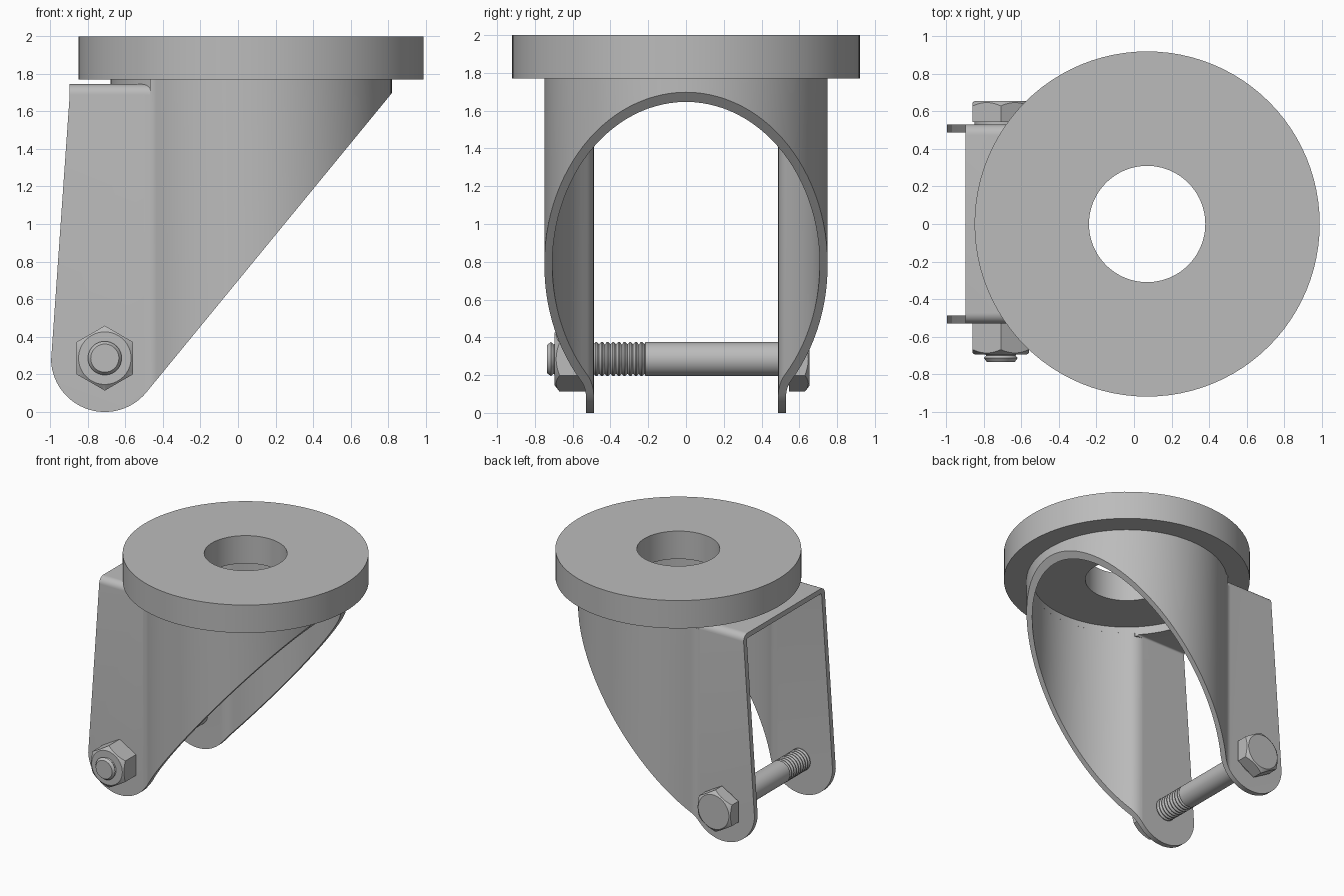
import bpy, bmesh, math
from mathutils import Vector

cube = bpy.data.objects.get("Cube")
if cube:
    bpy.data.objects.remove(cube, do_unlink=True)

steel = bpy.data.materials.new("grey_steel")
steel.use_nodes = True
GREY = (0.5, 0.5, 0.5, 1)
steel.diffuse_color = GREY
steel.node_tree.nodes["Principled BSDF"].inputs["Base Color"].default_value = GREY

CX = 0.07                # swivel axis
BX, BZ = -0.71, 0.285    # bolt axis
T = 0.042                # sheet thickness


def finish(name, bm):
    bmesh.ops.recalc_face_normals(bm, faces=bm.faces)
    mesh = bpy.data.meshes.new(name)
    bm.to_mesh(mesh)
    bm.free()
    mesh.materials.append(steel)
    ob = bpy.data.objects.new(name, mesh)
    bpy.context.collection.objects.link(ob)
    return ob


def activate(ob):
    bpy.ops.object.select_all(action='DESELECT')
    ob.select_set(True)
    bpy.context.view_layer.objects.active = ob


def smooth(ob, angle=30):
    activate(ob)
    bpy.ops.object.shade_smooth_by_angle(angle=math.radians(angle))


def prism(name, points, place, depth):
    """Extrude a closed 2D outline; place maps (u, v) to a 3D start point."""
    bm = bmesh.new()
    face = bm.faces.new([bm.verts.new(place(u, v)) for u, v in points])
    ext = bmesh.ops.extrude_face_region(bm, geom=[face])
    verts = [g for g in ext["geom"] if isinstance(g, bmesh.types.BMVert)]
    bmesh.ops.translate(bm, verts=verts, vec=Vector(depth))
    return finish(name, bm)


def lathe(name, profile, place, closed=False, n=64):
    """Spin (radius, height) points; place maps (a, b, height) to 3D."""
    bm = bmesh.new()
    rings = []
    for r, h in profile:
        rings.append([bm.verts.new(place(r * math.cos(i * math.tau / n),
                                         r * math.sin(i * math.tau / n), h)) for i in range(n)])
    pairs = list(zip(rings, rings[1:]))
    if closed:
        pairs.append((rings[-1], rings[0]))
    else:
        bm.faces.new(rings[0])
        bm.faces.new(rings[-1])
    for a, b in pairs:
        for i in range(n):
            j = (i + 1) % n
            bm.faces.new((a[i], a[j], b[j], b[i]))
    return finish(name, bm)


def boolean(ob, tool, operation):
    mod = ob.modifiers.new("bool", 'BOOLEAN')
    mod.operation, mod.solver, mod.object = operation, 'EXACT', tool
    activate(ob)
    bpy.ops.object.modifier_apply(modifier=mod.name)
    bpy.data.objects.remove(tool, do_unlink=True)


def arc(cx, cy, r, start, end, n):
    return [(cx + r * math.cos(math.radians(start + (end - start) * i / n)),
             cy + r * math.sin(math.radians(start + (end - start) * i / n))) for i in range(n + 1)]


def upright(a, b, h):
    return (CX + a, b, h)


def bolt_axis(a, b, h):
    return (BX + b, h, BZ + a)


def ring(name, outer, inner, low, high, n):
    return lathe(name, [(outer, low), (outer, high), (inner, high), (inner, low)], upright, True, n)


# Swivel plate
smooth(ring("swivel_plate", 0.92, 0.31, 1.77, 2.0, 96))


# Fork wall: round at the front, blending into two flat cheeks
def half_plan(radius, fillet):
    fy = 0.63
    turn = math.degrees(math.asin(fy / 0.85))
    fx = CX - math.sqrt(0.85 ** 2 - fy ** 2)
    return (arc(CX, 0, radius, 0, 180 - turn, 40)
            + arc(fx, fy, fillet, -turn, -90, 8)[1:] + [(-1.1, fy - fillet)])


def plan(radius, fillet):
    half = half_plan(radius, fillet)
    return [(x, -y) for x, y in reversed(half[1:])] + half


outline = plan(0.75, 0.1) + plan(0.75 - T, 0.1 + T)[::-1]
fork = prism("fork", outline, lambda u, v: (u, v, -0.1), (0, 0, 1.87))

# Side silhouette: rounded foot, sloped front, stepped top
foot = arc(BX, BZ, 0.287, 183, 321, 28)
side = foot + [(0.822, 1.70), (0.9, 1.80), (-0.47, 1.80), (-0.47, 1.69), (-0.897, 1.69)]
side[len(foot):len(foot) + 2] = [(0.822, 1.70), (0.822, 1.80)]
boolean(fork, prism("side_cutter", side, lambda u, v: (u, -1, v), (0, 2, 0)), 'INTERSECT')

# Bent top web joining the cheeks
R = 0.055
web_line = ([(0.53, 1.69)] + arc(0.53 - R, 1.745 - R, R, 0, 90, 8)[1:])
web_inner = ([(0.53 - T, 1.69)] + arc(0.53 - R, 1.745 - R, R - T, 0, 90, 8)[1:])
web_out = web_line + [(-y, z) for y, z in web_line[::-1]]
web_in = web_inner + [(-y, z) for y, z in web_inner[::-1]]
web = prism("top_web", web_out + web_in[::-1], lambda u, v: (-0.897, u, v), (0.467, 0, 0))
boolean(web, lathe("bore_cutter", [(0.75 - T, 1.5), (0.75 - T, 1.9)], upright, n=96), 'DIFFERENCE')
boolean(fork, web, 'UNION')
smooth(fork)

# Collar closing the round wall above the web
smooth(ring("collar", 0.749, 0.75 - T, 1.72, 1.77, 96))

# Bolt: plain shank, threaded end and chamfered tip
thread = [(0.075, -0.735), (0.09, -0.715)]
pitch = 0.03
for i in range(16):
    y = -0.70 + i * pitch
    thread += [(0.078, y), (0.091, y + pitch * 0.4), (0.091, y + pitch * 0.6)]
thread += [(0.078, -0.22), (0.09, -0.215), (0.09, 0.56)]
smooth(lathe("bolt_shank", thread, bolt_axis, n=40))


# Hexagonal nut and bolt head with turned chamfers on the outer side
def hexagon(name, inner, outer):
    s = 1 if outer > inner else -1
    ob = lathe(name, [(0.173, inner), (0.173, outer)], bolt_axis, n=6)
    cone = [(0.2, inner - s * 0.05), (0.2, outer - s * 0.035), (0.172, outer - s * 0.025),
            (0.14, outer), (0.14, outer + s * 0.0001)]
    boolean(ob, lathe("chamfer_cutter", cone[:4], bolt_axis, n=72), 'INTERSECT')
    smooth(ob, 20)


hexagon("nut", -0.53, -0.695)
hexagon("bolt_head", 0.545, 0.655)
smooth(lathe("head_washer_face", [(0.14, 0.525), (0.14, 0.55)], bolt_axis, n=48))
